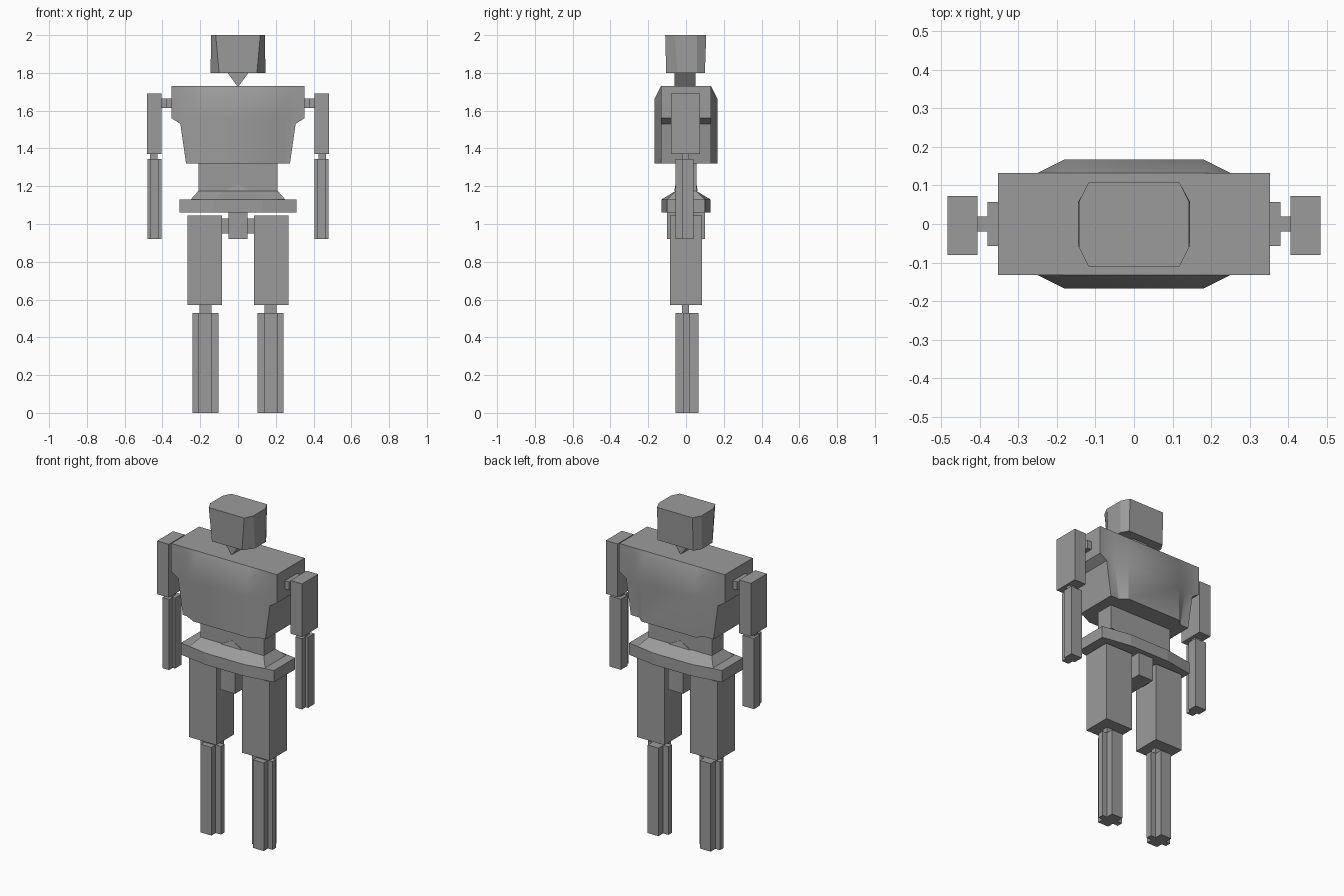
import bpy, bmesh, math

if "Cube" in bpy.data.objects:
    bpy.data.objects.remove(bpy.data.objects["Cube"])

grey = bpy.data.materials.new("plain grey")
grey.diffuse_color = (0.33, 0.33, 0.33, 1)
grey.use_nodes = True
grey.node_tree.nodes["Principled BSDF"].inputs["Base Color"].default_value = grey.diffuse_color


def finish(name, bm, smooth=False):
    bmesh.ops.remove_doubles(bm, verts=bm.verts, dist=1e-5)
    bmesh.ops.recalc_face_normals(bm, faces=bm.faces)
    me = bpy.data.meshes.new(name)
    bm.to_mesh(me)
    bm.free()
    ob = bpy.data.objects.new(name, me)
    bpy.context.collection.objects.link(ob)
    me.materials.append(grey)
    if smooth:
        bpy.ops.object.select_all(action='DESELECT')
        ob.select_set(True)
        bpy.context.view_layer.objects.active = ob
        bpy.ops.object.shade_smooth_by_angle(angle=math.radians(30))
    return ob


def loft(name, rings, smooth=False):
    """Skin a stack of equal-length closed rings and cap both ends."""
    bm = bmesh.new()
    vs = [[bm.verts.new(p) for p in r] for r in rings]
    n = len(vs[0])
    for a, b in zip(vs, vs[1:]):
        for i in range(n):
            j = (i + 1) % n
            bm.faces.new((a[i], a[j], b[j], b[i]))
    bm.faces.new(vs[0][::-1])
    bm.faces.new(vs[-1])
    return finish(name, bm, smooth)


def prism(name, outline, z0, z1):
    return loft(name, [[(x, y, z) for x, y in outline] for z in (z0, z1)])


def box(name, x0, x1, y0, y1, z0, z1):
    return prism(name, [(x0, y0), (x1, y0), (x1, y1), (x0, y1)], z0, z1)


def ring(front, back, z):
    """Ring from right-half points, each listed from the side to the middle."""
    f = [(x, -y, z) for x, y in front]
    b = [(x, y, z) for x, y in back]
    mir = lambda ps: [(-x, y, z) for x, y, z in ps]
    return mir(f) + f[::-1] + b + mir(b)[::-1]


# Head: octagon whose front corners are cut wider at the chin
loft("head", [
    ring([(.145, .045), (.10, .105)], [(.145, .057), (.118, .10)], 1.80),
    ring([(.143, .060), (.118, .110)], [(.143, .057), (.118, .107)], 2.0)])

# Neck: wedge pointing down
loft("neck", [[(-.055, y, 1.80), (0, y, 1.725), (.055, y, 1.80)] for y in (-.06, .05)])

# Torso: wide shoulders, tapered ribs, raised chest and back panels
rows = [(1.32, .275, .22, .167), (1.53, .305, .25, .167), (1.56, .352, .25, .167),
        (1.66, .352, .25, .167), (1.73, .352, .25, .132)]
loft("torso", [ring([(w, .132), (.25, .132), (.18, d)],
                    [(w, .132), (b, .132), (.18, d)], z) for z, w, b, d in rows], True)

# Waist and hips
box("waist", -.21, .21, -.055, .055, 1.12, 1.32)
hip = [(.31, .10), (.13, .13)]
loft("belt", [ring(hip, hip, z) for z in (1.06, 1.13)])
low, top = [(.25, .10), (.13, .13)], [(.21, .055), (.07, .055)]
loft("belt_slope", [ring(low, low, 1.13), ring(top, top, 1.175)])
loft("belt_peak", [[(-.07, y, 1.174), (.07, y, 1.174), (0, y * .9, 1.21)] for y in (-.062, .062)])
box("crotch", -.05, .05, -.10, .10, .92, 1.06)
box("hip_joint", -.10, .10, -.03, .03, .95, 1.03)


# Limbs, built on both sides
def cross(x0, x1, xa, xb, y0, y1, ya, yb):
    return [(x0, ya), (xa, ya), (xa, y0), (xb, y0), (xb, ya), (x1, ya),
            (x1, yb), (xb, yb), (xb, y1), (xa, y1), (xa, yb), (x0, yb)]


for s, side in ((1, "right"), (-1, "left")):
    def bx(name, x0, x1, *rest):
        x0, x1 = sorted((s * x0, s * x1))
        box(f"{side}_{name}", x0, x1, *rest)

    bx("shoulder_plate", .345, .38, -.057, .057, 1.615, 1.665)
    bx("shoulder_pin", .37, .41, -.02, .02, 1.615, 1.665)
    bx("upper_arm", .405, .483, -.08, .073, 1.37, 1.69)
    bx("elbow", .425, .465, -.02, .015, 1.33, 1.38)
    fore = [(.405, -.02), (.42, -.02), (.42, -.055), (.465, -.055),
            (.465, -.02), (.48, -.02), (.48, .04), (.405, .04)]
    prism(f"{side}_forearm", [(s * x, y) for x, y in fore], .92, 1.345)
    bx("thigh", .085, .268, -.085, .085, .57, 1.045)
    bx("knee", .14, .205, -.02, .015, .52, .58)
    shin = cross(.103, .24, .138, .21, -.055, .065, -.015, .02)
    prism(f"{side}_shin", [(s * x, y) for x, y in shin], 0, .53)
